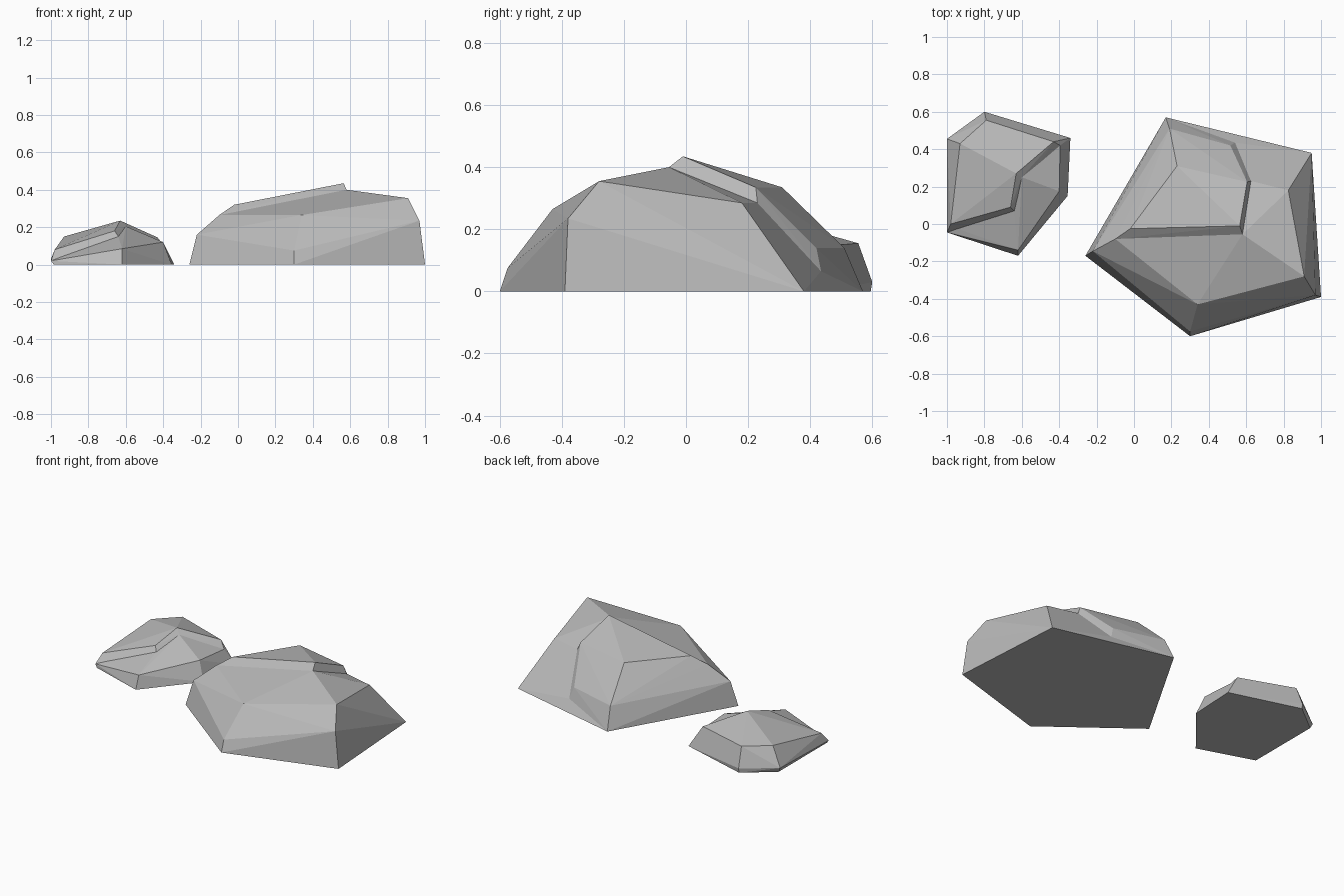
import bpy
import bmesh
import math

default_cube = bpy.data.objects.get("Cube")
if default_cube:
    bpy.data.objects.remove(default_cube, do_unlink=True)

# Single stone colour
stone = bpy.data.materials.new("stone_grey")
stone.use_nodes = True
stone.diffuse_color = (0.5, 0.5, 0.5, 1)
stone.node_tree.nodes["Principled BSDF"].inputs["Base Color"].default_value = stone.diffuse_color


def chiselled_block(name, points):
    """Flat-faced convex block wrapped around its corner points."""
    bm = bmesh.new()
    for point in points:
        bm.verts.new(point)
    hull = bmesh.ops.convex_hull(bm, input=bm.verts[:])
    spare = {item for item in hull["geom_interior"] + hull["geom_unused"]
             if isinstance(item, bmesh.types.BMVert)}
    bmesh.ops.delete(bm, geom=list(spare), context="VERTS")
    bmesh.ops.dissolve_limit(bm, angle_limit=math.radians(1),
                             verts=bm.verts[:], edges=bm.edges[:])
    bmesh.ops.recalc_face_normals(bm, faces=bm.faces[:])
    mesh = bpy.data.meshes.new(name)
    bm.to_mesh(mesh)
    bm.free()
    mesh.materials.append(stone)
    block = bpy.data.objects.new(name, mesh)
    bpy.context.collection.objects.link(block)
    return block


def stepped_rock(name, ground, body, step, ledge, ledge_ground):
    """A main block joined with a raised ledge; both share the step's foot."""
    footprint = [(x, y, 0) for x, y in ground]
    rock = chiselled_block(name, footprint + body + step)
    raised = chiselled_block(name + "_ledge",
                             [footprint[i] for i in ledge_ground] + step + ledge)
    union = rock.modifiers.new("join_ledge", "BOOLEAN")
    union.operation = "UNION"
    union.solver = "EXACT"
    union.object = raised
    bpy.context.view_layer.objects.active = rock
    bpy.ops.object.modifier_apply(modifier=union.name)
    bpy.data.objects.remove(raised, do_unlink=True)
    return rock


# Large rock: five-sided foot, bevelled front rim, ledge at the back left
stepped_rock(
    "large_rock",
    ground=[(-.26, -.17), (.3, -.6), (1, -.39), (.95, .38), (.17, .57)],
    body=[
        (.3, -.575, .075), (.97, -.38, .235),
        (.34, -.43, .265), (.91, -.28, .355), (.825, .18, .285),
    ],
    step=[
        (-.22, -.145, .16), (-.1, -.08, .265), (.58, -.055, .4),
        (.625, .23, .285), (.54, .435, .065),
    ],
    ledge=[
        (-.02, -.025, .32), (.565, -.01, .435), (.605, .225, .335),
        (.515, .42, .14), (.23, .31, .335), (.19, .51, .14),
    ],
    ledge_ground=[0, 4],
)

# Small rock: six-sided foot, low front right, ledge towards the back
stepped_rock(
    "small_rock",
    ground=[(-.985, -.05), (-.62, -.17), (-.355, .15),
            (-.34, .46), (-.8, .595), (-.985, .45)],
    body=[(-.62, -.14, .085), (-.4, .175, .12)],
    step=[
        (-1, -.045, .02), (-.96, -.02, .04), (-.64, .07, .15),
        (-.6, .25, .205), (-.395, .42, .1),
    ],
    ledge=[
        (-.98, 0, .08), (-.66, .09, .18), (-.63, .27, .235),
        (-.43, .44, .145), (-.79, .555, .155), (-.93, .43, .15),
        (-.8, .6, .03), (-1, .455, .03),
    ],
    ledge_ground=[0, 3, 4, 5],
)
